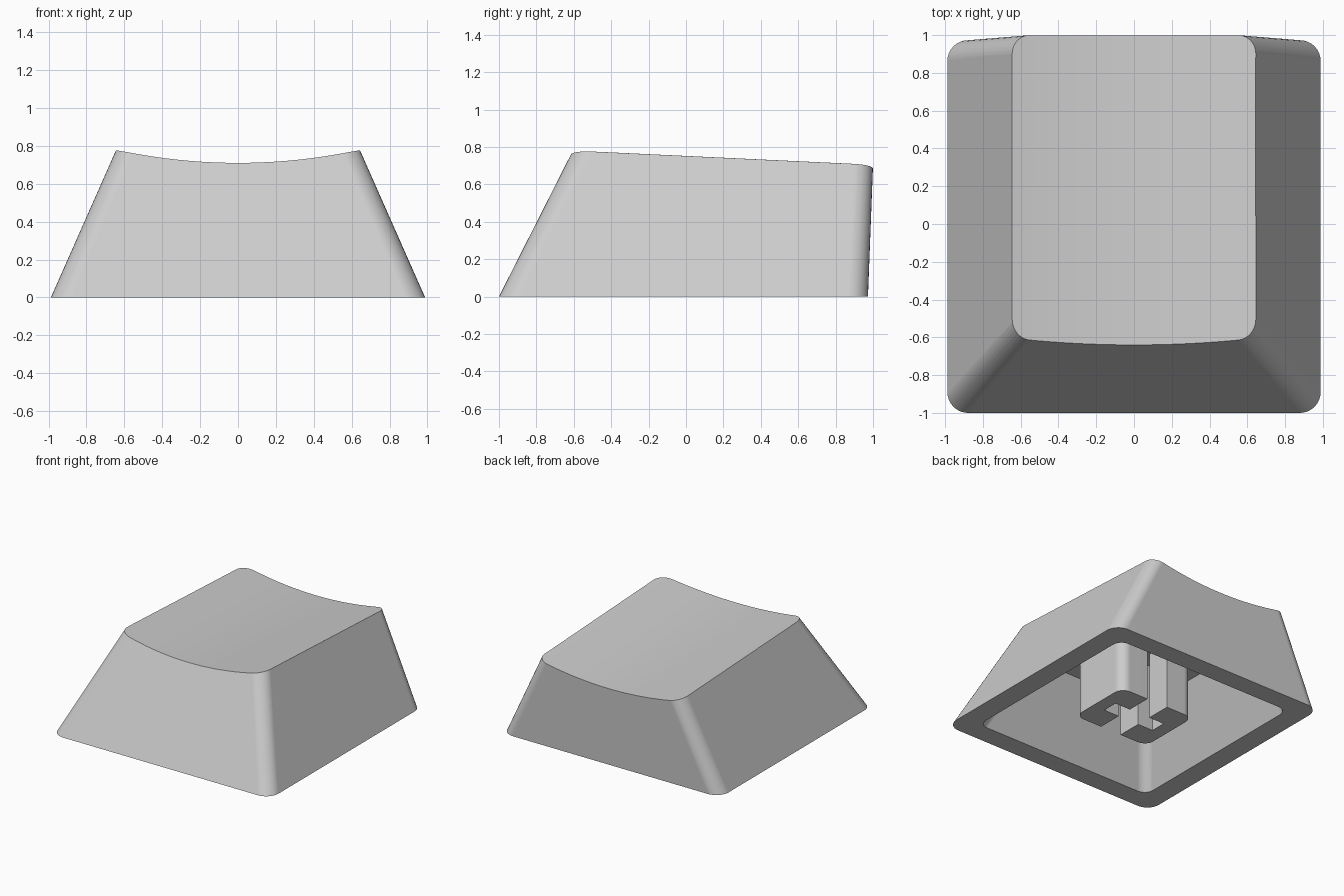
import bpy, bmesh, math

cube = bpy.data.objects.get("Cube")
if cube:
    bpy.data.objects.remove(cube, do_unlink=True)

grey = bpy.data.materials.new("light_grey_plastic")
grey.use_nodes = True
colour = (0.61, 0.61, 0.61, 1)
grey.diffuse_color = colour
grey.node_tree.nodes["Principled BSDF"].inputs["Base Color"].default_value = colour


def rounded_rect(half_x, front, back, radius, z, slope=0, steps=8):
    """Counter-clockwise outline with rounded corners, z measured at the front."""
    centres = [(half_x - radius, back - radius), (radius - half_x, back - radius),
               (radius - half_x, front + radius), (half_x - radius, front + radius)]
    points = []
    for corner, (cx, cy) in enumerate(centres):
        for i in range(steps + 1):
            a = math.pi / 2 * (corner + i / steps)
            y = cy + radius * math.sin(a)
            points.append((cx + radius * math.cos(a), y, z + slope * (y - front)))
    return points


def loft(name, lower, upper):
    """Closed solid between two outlines of equal length."""
    bm = bmesh.new()
    a = [bm.verts.new(p) for p in lower]
    b = [bm.verts.new(p) for p in upper]
    for i in range(len(a)):
        j = (i + 1) % len(a)
        bm.faces.new((a[i], a[j], b[j], b[i]))
    bm.faces.new(a[::-1])
    bm.faces.new(b)
    bmesh.ops.recalc_face_normals(bm, faces=bm.faces)
    mesh = bpy.data.meshes.new(name)
    bm.to_mesh(mesh)
    bm.free()
    mesh.materials.append(grey)
    obj = bpy.data.objects.new(name, mesh)
    bpy.context.collection.objects.link(obj)
    return obj


def activate(obj):
    bpy.ops.object.select_all(action='DESELECT')
    obj.select_set(True)
    bpy.context.view_layer.objects.active = obj


def carve(obj, cutter):
    """Subtract the cutter, then discard it."""
    cutter.hide_render = True
    mod = obj.modifiers.new("carve", 'BOOLEAN')
    mod.operation, mod.solver, mod.object = 'DIFFERENCE', 'EXACT', cutter
    activate(obj)
    bpy.ops.object.modifier_apply(modifier=mod.name)
    bpy.data.objects.remove(cutter, do_unlink=True)


def finish(obj):
    activate(obj)
    bpy.ops.object.shade_smooth_by_angle(angle=math.radians(30))
    mod = obj.modifiers.new("flat_sides", 'WEIGHTED_NORMAL')
    mod.keep_sharp = True


# Outer shell: tapered block with a top that slopes to the back, slightly too tall
SLOPE = -0.047
base = rounded_rect(0.988, -1, 0.973, 0.11, 0)
rim = rounded_rect(0.645, -0.605, 1, 0.1, 0.78, SLOPE)
extra = 1.03
tall = [tuple(p + (q - p) * extra for p, q in zip(low, high)) for low, high in zip(base, rim)]
shell = loft("cap_shell", base, tall)

# Scooped top: shallow cylinder with the same slope
R = 2.96


def dish(y):
    lowest = 0.709 + SLOPE * (y + 0.605)
    xs = [0.9 * (i / 14 - 1) for i in range(29)]
    arc = [(x, y, lowest + R - math.sqrt(R * R - x * x)) for x in xs]
    return arc + [(0.9, y, 1.5), (-0.9, y, 1.5)]


carve(shell, loft("dish_cutter", dish(-1.5), dish(1.5)))


# Hollow underside
def inner(z):
    return rounded_rect(0.815 - 0.436 * z, -0.832 + 0.51 * z, 0.81 + 0.043 * z, 0.08, z)


carve(shell, loft("cavity_cutter", inner(-0.05), inner(0.55)))
finish(shell)

# Central stem with a cross-shaped socket, open at the front and back
stem = loft("stem", rounded_rect(0.345, -0.27, 0.27, 0.08, 0),
            rounded_rect(0.345, -0.27, 0.27, 0.08, 0.6))


def box(name, hx, hy, z0, z1):
    ring = [(hx, hy), (-hx, hy), (-hx, -hy), (hx, -hy)]
    return loft(name, [(x, y, z0) for x, y in ring], [(x, y, z1) for x, y in ring])


carve(stem, box("open_slot_cutter", 0.095, 0.4, -0.1, 0.545))
carve(stem, box("closed_slot_cutter", 0.235, 0.065, -0.1, 0.545))
finish(stem)
